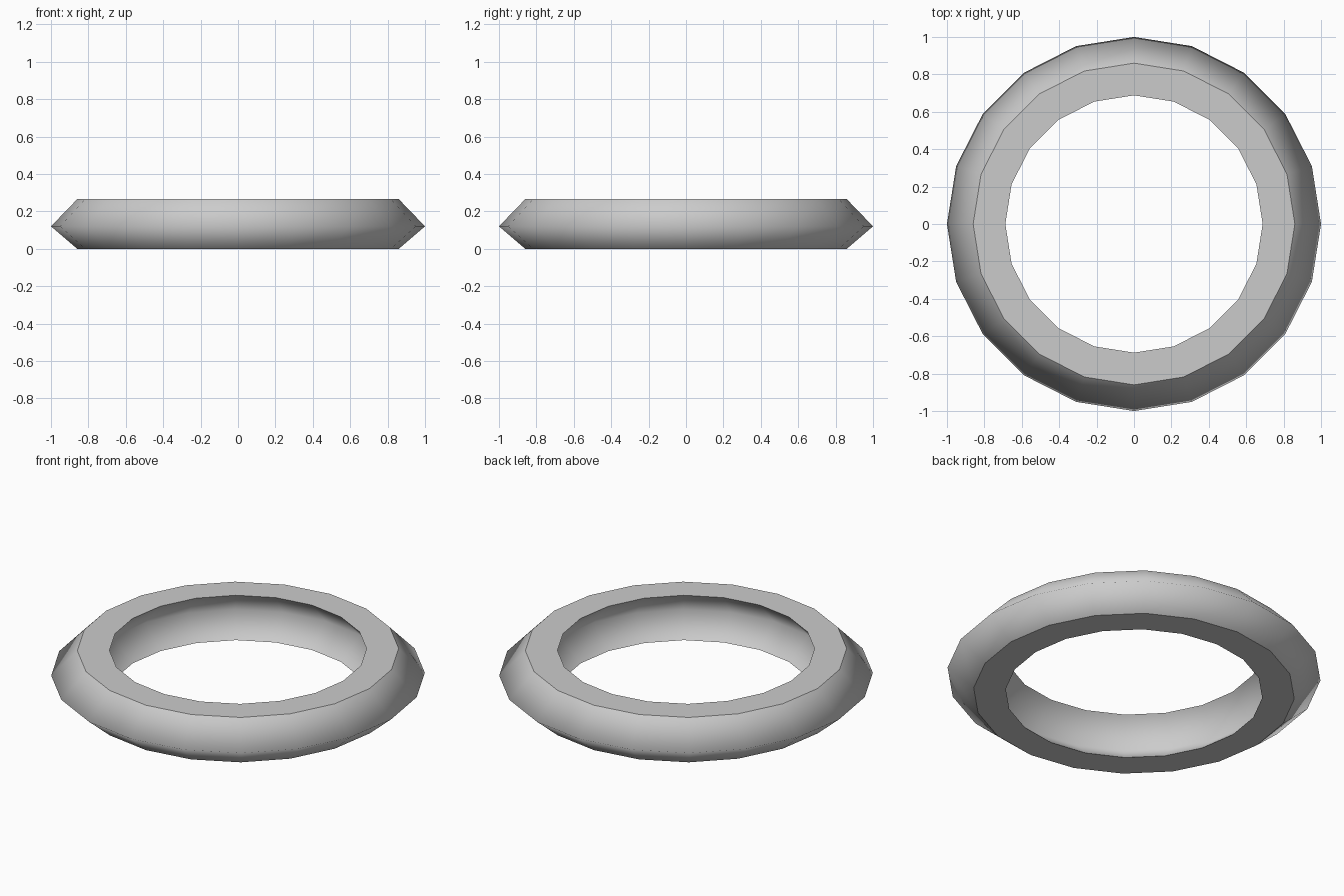
import bpy
import bmesh
import math

if "Cube" in bpy.data.objects:
    bpy.data.objects.remove(bpy.data.objects["Cube"])

SIDES = 20
# Ring cross-section: (radius, height); outer ridge, flat top, matching inner groove
PROFILE = [(0.86, 0.0), (1.0, 0.12), (0.86, 0.265),
           (0.688, 0.265), (0.82, 0.12), (0.688, 0.0)]
SMOOTH_BANDS = {0, 1, 3, 4}  # slopes blend over the outer ridge and inner groove

bm = bmesh.new()

# Sweep the cross-section round the z axis
rings = []
for i in range(SIDES):
    a = 2 * math.pi * i / SIDES
    rings.append([bm.verts.new((r * math.cos(a), r * math.sin(a), z)) for r, z in PROFILE])

n = len(PROFILE)
for i in range(SIDES):
    here, there = rings[i], rings[(i + 1) % SIDES]
    for j in range(n):
        k = (j + 1) % n
        face = bm.faces.new((here[j], there[j], there[k], here[k]))
        face.smooth = j in SMOOTH_BANDS

# Keep the edges between smooth slopes and flat faces crisp
bmesh.ops.recalc_face_normals(bm, faces=bm.faces)
for e in bm.edges:
    e.smooth = all(f.smooth for f in e.link_faces)

mesh = bpy.data.meshes.new("ring")
bm.to_mesh(mesh)
bm.free()
ring = bpy.data.objects.new("ring", mesh)
bpy.context.collection.objects.link(ring)
